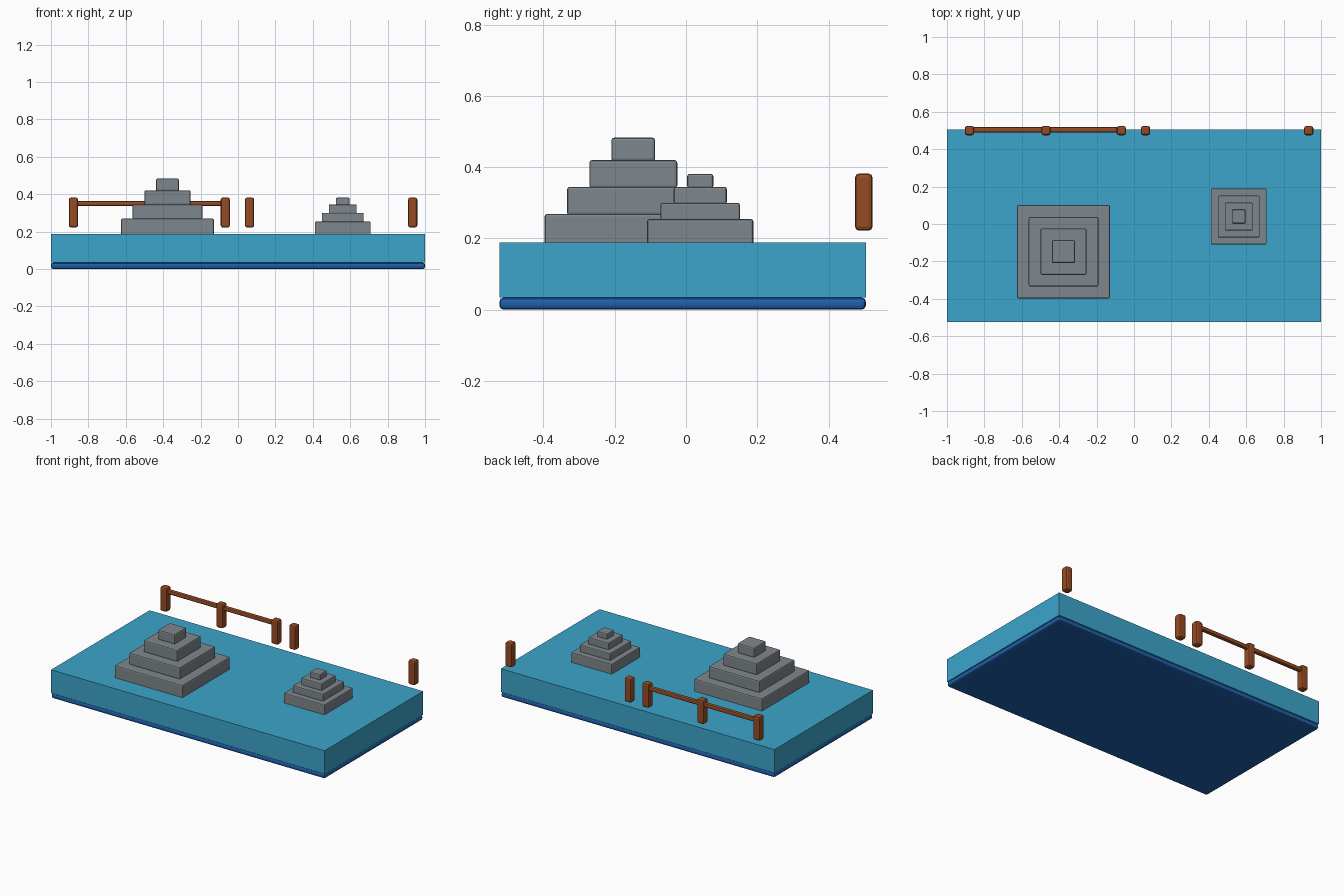
import bpy
import bmesh

if "Cube" in bpy.data.objects:
    bpy.data.objects.remove(bpy.data.objects["Cube"])


def material(name, rgb):
    m = bpy.data.materials.new(name)
    m.diffuse_color = (*rgb, 1.0)
    m.use_nodes = True
    m.node_tree.nodes["Principled BSDF"].inputs["Base Color"].default_value = m.diffuse_color
    return m


WATER = material("water blue", (0.045, 0.376, 0.597))
DEEP = material("deep blue", (0.013, 0.118, 0.42))
STONE = material("stone grey", (0.212, 0.242, 0.266))
WOOD = material("wood brown", (0.305, 0.07, 0.017))


def box(name, lo, hi, mat, bevel=0.0, segments=2):
    """Axis-aligned block between two corners, with optional rounded edges."""
    bm = bmesh.new()
    bmesh.ops.create_cube(bm, size=1.0)
    for v in bm.verts:
        for i in range(3):
            v.co[i] *= hi[i] - lo[i]
    mesh = bpy.data.meshes.new(name)
    bm.to_mesh(mesh)
    bm.free()
    mesh.materials.append(mat)
    obj = bpy.data.objects.new(name, mesh)
    obj.location = [(a + b) / 2 for a, b in zip(lo, hi)]
    bpy.context.collection.objects.link(obj)
    if bevel:
        mod = obj.modifiers.new("rounded edges", 'BEVEL')
        mod.width = bevel
        mod.segments = segments
        mod.limit_method = 'ANGLE'
    return obj


# Base slab and water block
FRONT, BACK, TOP = -0.524, 0.505, 0.188
box("base_slab", (-1, FRONT, 0), (1, BACK, 0.034), DEEP, 0.012)
box("water_block", (-1, FRONT, 0.034), (1, BACK, TOP), WATER)


# Stepped stone mounds
def mound(name, x, y, widths, tops, bevel):
    z = TOP - 0.01
    for i, (w, top) in enumerate(zip(widths, tops)):
        h = w / 2
        box(f"{name}_step_{i + 1}", (x - h, y - h, z), (x + h, y + h, top),
            STONE, bevel)
        z = top - 0.004


mound("large_mound", -0.377, -0.148, (0.498, 0.372, 0.247, 0.123),
      (0.269, 0.345, 0.42, 0.483), 0.008)
mound("small_mound", 0.56, 0.04, (0.298, 0.223, 0.149, 0.073),
      (0.254, 0.3, 0.345, 0.381), 0.006)

# Fence posts along the back edge
POST_Y, R = 0.499, 0.0245
for i, x in enumerate((-0.88, -0.47, -0.068, 0.062, 0.934)):
    box(f"fence_post_{i + 1}", (x - R, POST_Y - R, 0.222),
        (x + R, POST_Y + R, 0.382), WOOD, 0.011)

# Rail joining the first three posts
RAIL_Y, RAIL_Z, T = 0.504, 0.35, 0.0135
box("fence_rail", (-0.88, RAIL_Y - T, RAIL_Z - T),
    (-0.068, RAIL_Y + T, RAIL_Z + T), WOOD, 0.008)
